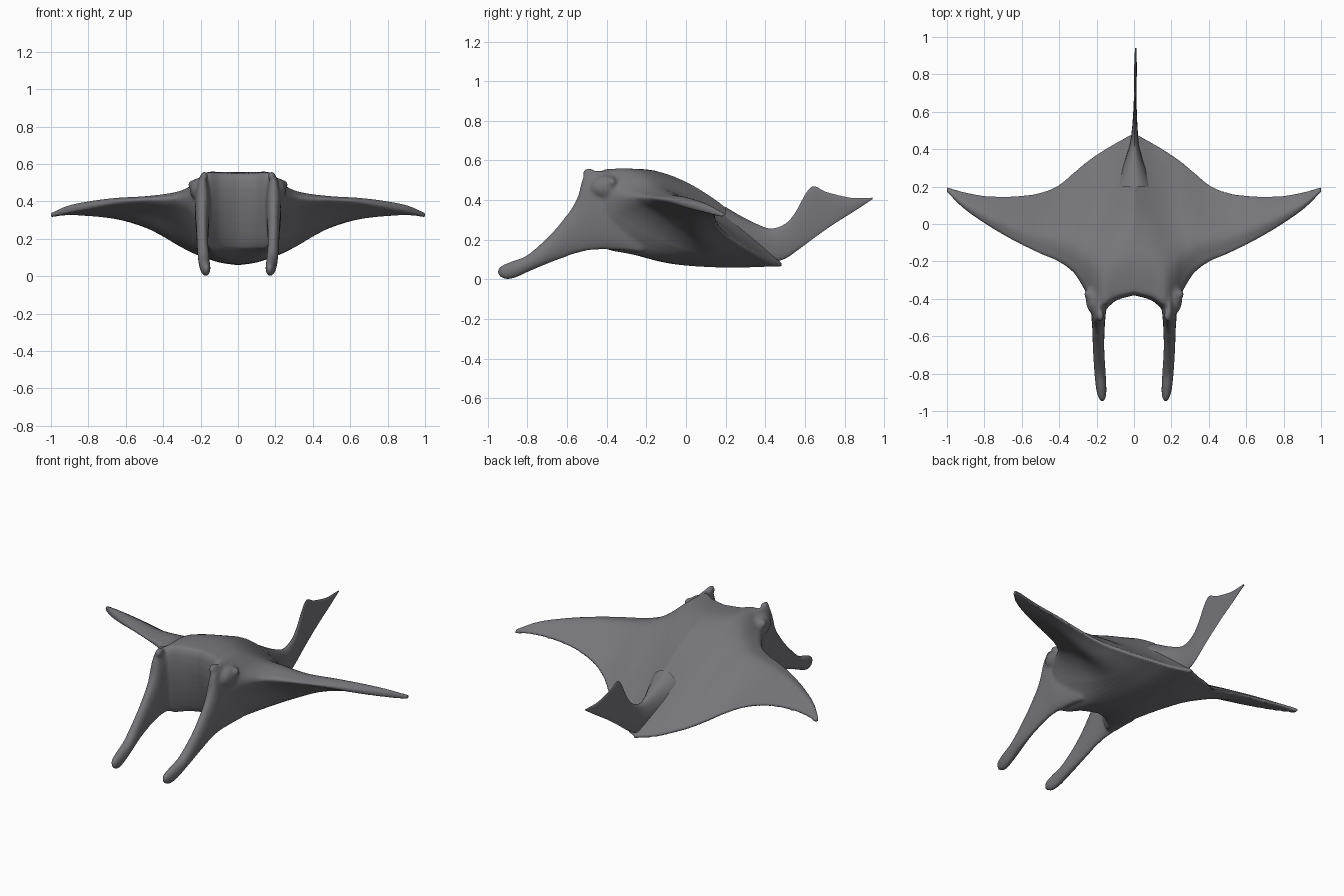
import bpy, bmesh, math

if "Cube" in bpy.data.objects:
    bpy.data.objects.remove(bpy.data.objects["Cube"])

skin = bpy.data.materials.new("slate grey skin")
skin.diffuse_color = (0.18, 0.178, 0.195, 1)
skin.use_nodes = True
skin.node_tree.nodes["Principled BSDF"].inputs["Base Color"].default_value = skin.diffuse_color


def curve(keys, vals, x):
    """Smooth Hermite interpolation through unevenly spaced keys."""
    n = len(keys)
    d = [(vals[i + 1] - vals[i]) / (keys[i + 1] - keys[i]) for i in range(n - 1)]
    m = [d[0]] + [(d[i] + d[i - 1]) / 2 for i in range(1, n - 1)] + [d[-1]]
    i = 0
    while i < n - 2 and x > keys[i + 1]:
        i += 1
    h = keys[i + 1] - keys[i]
    s = (x - keys[i]) / h
    return ((2 * s**3 - 3 * s**2 + 1) * vals[i] + (s**3 - 2 * s**2 + s) * h * m[i]
            + (3 * s**2 - 2 * s**3) * vals[i + 1] + (s**3 - s**2) * h * m[i + 1])


def select_only(ob):
    bpy.ops.object.select_all(action='DESELECT')
    ob.select_set(True)
    bpy.context.view_layer.objects.active = ob


def finish(bm, name):
    bmesh.ops.recalc_face_normals(bm, faces=bm.faces)
    mesh = bpy.data.meshes.new(name)
    bm.to_mesh(mesh)
    bm.free()
    mesh.materials.append(skin)
    ob = bpy.data.objects.new(name, mesh)
    bpy.context.collection.objects.link(ob)
    select_only(ob)
    bpy.ops.object.shade_smooth_by_angle(angle=math.radians(50))
    return ob


def loft(name, rings):
    """Skin a row of closed rings and cap both ends."""
    bm = bmesh.new()
    rows = [[bm.verts.new(p) for p in r] for r in rings]
    n = len(rows[0])
    for a, b in zip(rows, rows[1:]):
        for i in range(n):
            j = (i + 1) % n
            bm.faces.new((a[i], a[j], b[j], b[i]))
    bm.faces.new(rows[0])
    bm.faces.new(rows[-1])
    return finish(bm, name)


# Body and wings: span station, front y, rear y,
# upper heights at chord 0 / .3 / .65, rear edge height, lower heights at .65 / .3 / 0
STATIONS = [
    (0.00, -.408, .485, .550, .545, .385, .080, .060, .087, .160),
    (0.10, -.432, .430, .550, .545, .362, .095, .075, .102, .160),
    (0.17, -.470, .388, .553, .540, .362, .118, .098, .135, .170),
    (0.22, -.435, .355, .500, .508, .355, .135, .120, .200, .310),
    (0.26, -.360, .325, .460, .475, .348, .152, .142, .250, .370),
    (0.32, -.265, .275, .435, .450, .340, .182, .175, .288, .395),
    (0.40, -.203, .208, .425, .435, .345, .228, .222, .318, .398),
    (0.50, -.160, .166, .418, .425, .358, .275, .272, .342, .402),
    (0.65, -.085, .147, .408, .418, .375, .318, .316, .352, .390),
    (0.80, .005, .150, .390, .400, .375, .335, .330, .345, .362),
    (0.92, .092, .172, .366, .374, .358, .340, .328, .333, .338),
    (1.00, .172, .196, .335, .338, .336, .334, .316, .316, .316),
]
SPAN = [s[0] for s in STATIONS]
CHORD = (0, .3, .65, 1)


def wing_ring(x, n=28):
    y0, y1, a, b, c, rear, d, e, f = [
        curve(SPAN, [s[k] for s in STATIONS], abs(x)) for k in range(1, 10)]
    # lower lip of the mouth lies behind the upper lip
    lip = .08 * max(0, 1 - (x / .17) ** 2)
    top, low = [], []
    for k in range(n + 1):
        t = (1 - math.cos(math.pi * k / n)) / 2
        zt = curve(CHORD, (a, b, c, rear), t)
        zb = curve(CHORD, (f, e, d, rear - .014), t)
        mid = (zt + zb) / 2
        # rounded leading edge
        r = math.sqrt(1 - (1 - t / .06) ** 2) if t < .06 else 1
        for z, row in ((zt, top), (zb, low)):
            z = mid + (z - mid) * r
            back = lip * (1 - t) ** 4 * min(1, max(0, (a - z) / (a - f)))
            row.append((x, y0 + (y1 - y0) * t + back, z))
    return top + low[:0:-1]


body = loft("body_and_wings", [wing_ring(i / 48) for i in range(-48, 49)])


def blade(name, rows, side=1, steps=40, n=20):
    """Flattened limb from rows of (top y, top z, bottom y, bottom z, x, half width)."""
    keys = list(range(len(rows)))
    rings = []
    for i in range(steps + 1):
        u = i / steps * keys[-1]
        yt, zt, yb, zb, x, w = [curve(keys, [r[k] for r in rows], u) for k in range(6)]
        ring = []
        for j in range(n):
            a = 2 * math.pi * j / n
            c = (1 + math.cos(a)) / 2
            ring.append((side * (x + w * math.sin(a)), yb + (yt - yb) * c, zb + (zt - zb) * c))
        rings.append(ring)
    return loft(name, rings)


HORN = [
    (-.28, .530, -.22, .135, .182, .028),
    (-.45, .550, -.37, .148, .188, .042),
    (-.515, .525, -.47, .146, .190, .038),
    (-.550, .410, -.55, .130, .190, .034),
    (-.620, .300, -.63, .105, .190, .031),
    (-.700, .210, -.69, .083, .188, .030),
    (-.800, .122, -.78, .046, .182, .030),
    (-.880, .090, -.86, .010, .176, .028),
    (-.935, .065, -.905, .002, .171, .021),
    (-.950, .040, -.940, .015, .169, .006),
]

# Vertical tail blade, blending out of the back ridge
blade("tail", [
    (.20, .365, .20, .110, 0, .100),
    (.28, .318, .28, .100, 0, .070),
    (.36, .278, .36, .090, 0, .042),
    (.43, .256, .43, .085, .002, .024),
    (.50, .280, .50, .105, .004, .016),
    (.55, .335, .56, .145, .005, .012),
    (.63, .465, .65, .212, .006, .008),
    (.71, .440, .74, .275, .007, .007),
    (.83, .412, .85, .345, .008, .007),
    (.94, .412, .94, .404, .009, .004),
], steps=54)


def lump(name, loc, size):
    bm = bmesh.new()
    bmesh.ops.create_uvsphere(bm, u_segments=20, v_segments=12, radius=1)
    for v in bm.verts:
        v.co = [l + s * c for l, s, c in zip(loc, size, v.co)]
    return finish(bm, name)


# Mirrored head parts
parts = []
for side, tag in ((1, "left"), (-1, "right")):
    parts += [
        blade("head_fin_" + tag, HORN, side),
        lump("eye_socket_" + tag, (side * .212, -.400, .465), (.046, .085, .060)),
        lump("eye_" + tag, (side * .246, -.375, .490), (.022, .024, .024)),
        lump("brow_nub_" + tag, (side * .180, -.490, .535), (.020, .032, .027)),
    ]

# Fuse the head parts and body into one skin
select_only(body)
for p in parts:
    p.select_set(True)
bpy.ops.object.join()
fuse = body.modifiers.new("fuse", 'REMESH')
fuse.mode = 'VOXEL'
fuse.voxel_size = .0075
select_only(body)
bpy.ops.object.modifier_apply(modifier=fuse.name)

# Soften the seams around the head
bm = bmesh.new()
bm.from_mesh(body.data)
head = [v for v in bm.verts if abs(v.co.x) < .33 and -.6 < v.co.y < -.1]
for _ in range(8):
    bmesh.ops.smooth_vert(bm, verts=head, factor=.5, use_axis_x=True, use_axis_y=True, use_axis_z=True)
bm.to_mesh(body.data)
bm.free()
bpy.ops.object.shade_smooth_by_angle(angle=math.radians(60))
